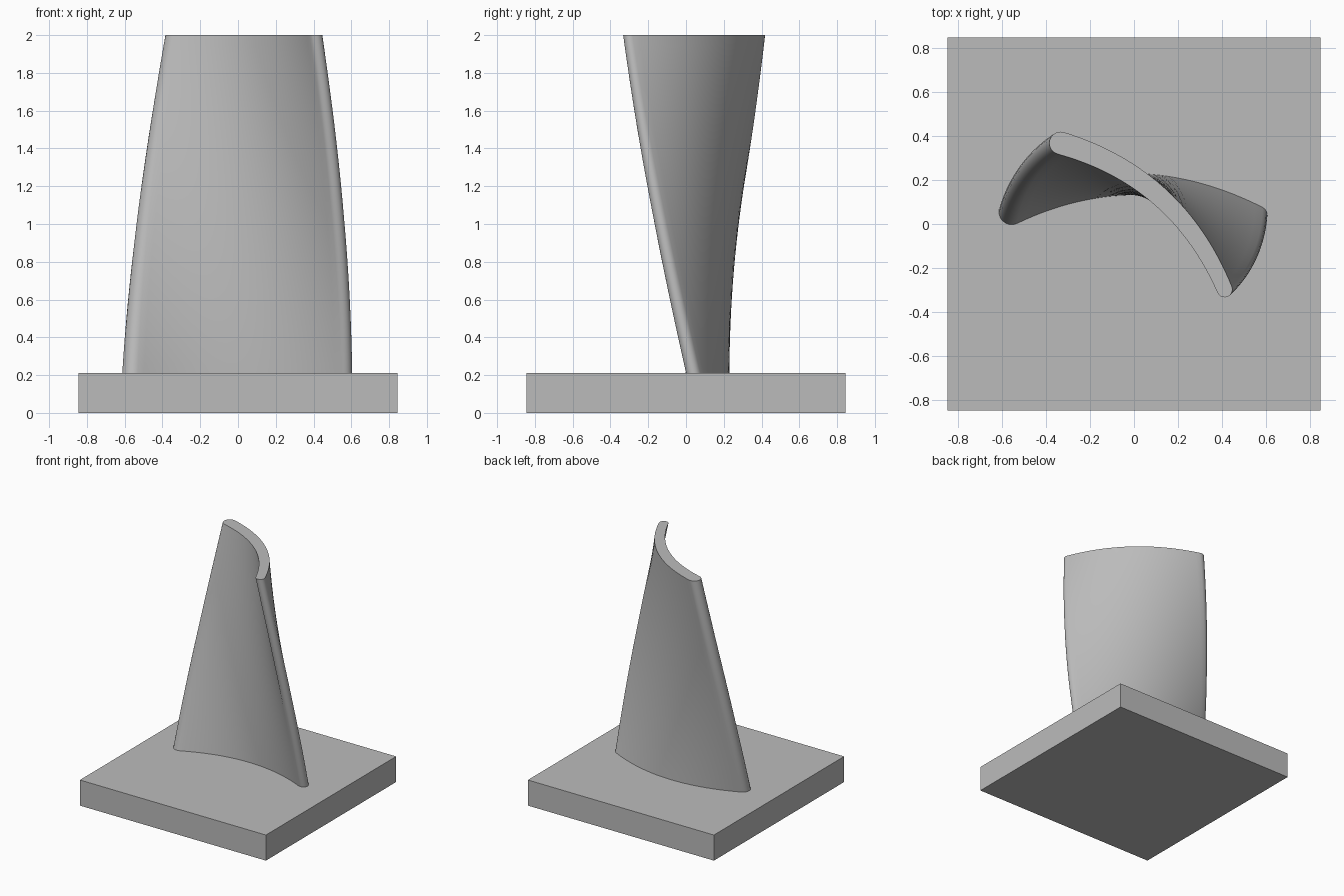
import bpy, bmesh
from math import sin, cos, pi, radians, atan2
from mathutils import Vector, Matrix

cube = bpy.data.objects.get("Cube")
if cube:
    bpy.data.objects.remove(cube, do_unlink=True)

grey = bpy.data.materials.new("plain grey")
grey.use_nodes = True
colour = (0.5, 0.5, 0.5, 1)
grey.diffuse_color = colour
grey.node_tree.nodes["Principled BSDF"].inputs["Base Color"].default_value = colour


def make_object(name, bm):
    bmesh.ops.recalc_face_normals(bm, faces=bm.faces)
    mesh = bpy.data.meshes.new(name)
    bm.to_mesh(mesh)
    bm.free()
    mesh.materials.append(grey)
    obj = bpy.data.objects.new(name, mesh)
    bpy.context.collection.objects.link(obj)
    return obj


# Square base plate
BASE_TOP = 0.21
bm = bmesh.new()
bmesh.ops.create_cube(bm, size=1, matrix=Matrix.Translation((0, 0, BASE_TOP / 2))
                      @ Matrix.Diagonal((1.69, 1.69, BASE_TOP, 1)))
make_object("base_plate", bm)


def blade_section(steps=32, cap_steps=10):
    """Cambered strip, thicker at the right end, with rounded ends."""
    left, right, camber = Vector((-0.555, 0.055)), Vector((0.565, 0.04)), 0.133

    def middle(u):
        return left.lerp(right, u) + Vector((0, camber * 4 * u * (1 - u)))

    def slope(u):
        d = right - left + Vector((0, camber * 4 * (1 - 2 * u)))
        return atan2(d.y, d.x)

    def half_thickness(u):
        return 0.058 - 0.018 * u

    def offset(u, turn):
        a = slope(u) + turn
        return middle(u) + half_thickness(u) * Vector((cos(a), sin(a)))

    us = [i / steps for i in range(steps + 1)]
    caps = [pi * i / cap_steps for i in range(1, cap_steps)]
    return ([offset(u, pi / 2) for u in us]
            + [offset(1, pi / 2 - a) for a in caps]
            + [offset(u, -pi / 2) for u in reversed(us)]
            + [offset(0, -pi / 2 - a) for a in caps])


# Twisted, tapering blade lofted from the section
section = blade_section()
LEVELS = 36
bm = bmesh.new()
rings = []
for k in range(LEVELS + 1):
    t = k / LEVELS
    twist = Matrix.Rotation(radians(-41 * t), 2)
    shift = Vector((0.008, 0.006)) * t
    z = BASE_TOP + (2 - BASE_TOP) * t
    ring = []
    for p in section:
        q = twist @ p * (1 - 0.11 * t) + shift
        ring.append(bm.verts.new((q.x, q.y, z)))
    rings.append(ring)
n = len(section)
for low, high in zip(rings, rings[1:]):
    for i in range(n):
        j = (i + 1) % n
        bm.faces.new((low[i], low[j], high[j], high[i]))
bm.faces.new(rings[0])
bm.faces.new(rings[-1])
blade = make_object("twisted_blade", bm)

bpy.ops.object.select_all(action="DESELECT")
blade.select_set(True)
bpy.context.view_layer.objects.active = blade
bpy.ops.object.shade_smooth_by_angle(angle=radians(35))
